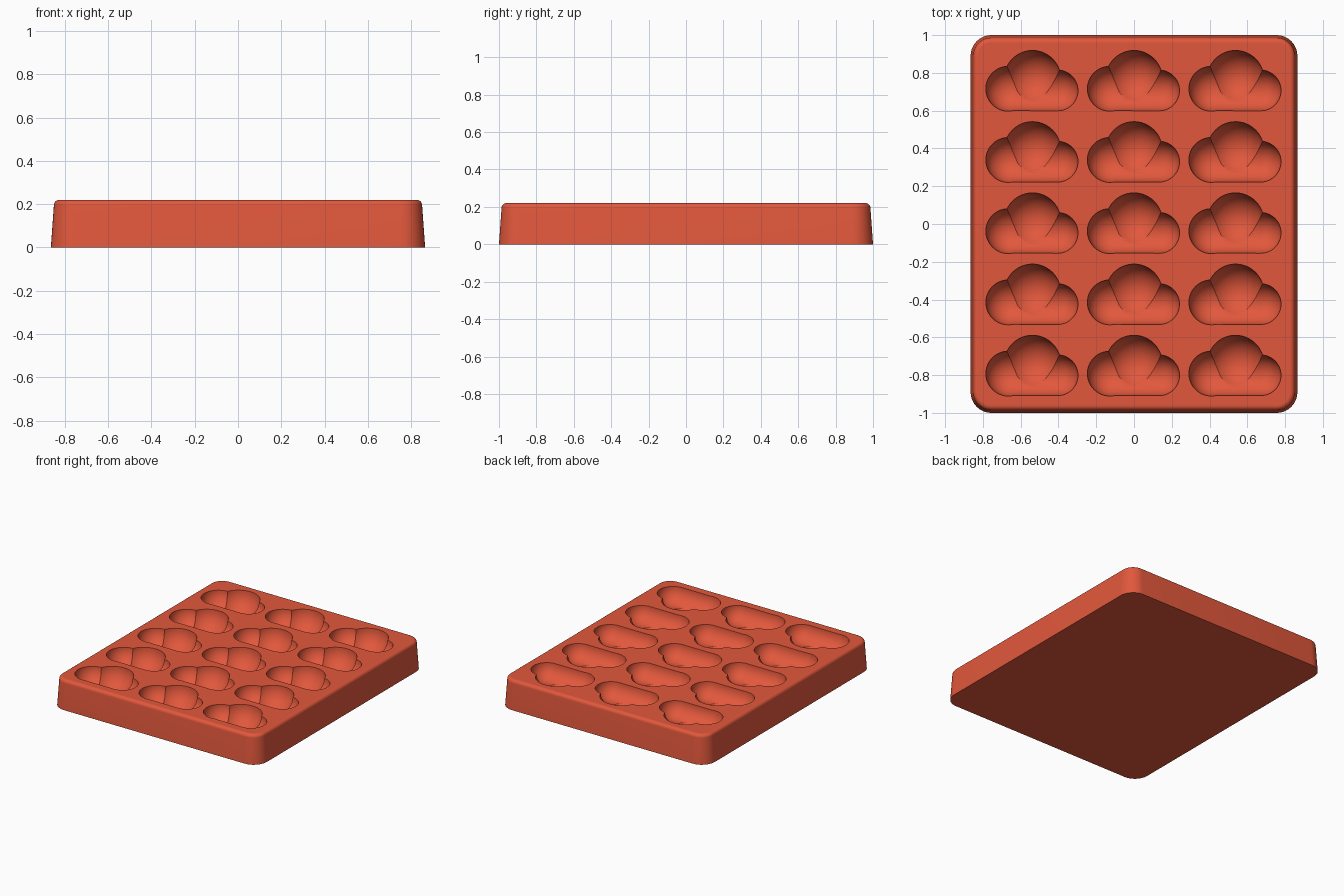
import bpy, bmesh, math
from mathutils import Matrix, Vector

if "Cube" in bpy.data.objects:
    bpy.data.objects.remove(bpy.data.objects["Cube"], do_unlink=True)

HALF_X, HALF_Y, HEIGHT, CORNER = 0.865, 1.0, 0.22, 0.11
COLUMN_STEP, ROW_STEP = 0.5375, 0.377

# One silicone colour
silicone = bpy.data.materials.new("coral_red_silicone")
silicone.use_nodes = True
colour = (0.76, 0.097, 0.045, 1)
silicone.diffuse_color = colour
shader = silicone.node_tree.nodes["Principled BSDF"]
shader.inputs["Base Color"].default_value = colour
shader.inputs["Roughness"].default_value = 0.6


def make_object(name, bm):
    bmesh.ops.recalc_face_normals(bm, faces=bm.faces)
    mesh = bpy.data.meshes.new(name)
    bm.to_mesh(mesh)
    bm.free()
    obj = bpy.data.objects.new(name, mesh)
    bpy.context.collection.objects.link(obj)
    mesh.materials.append(silicone)
    return obj


def rounded_loop(bm, inset, z, steps=10):
    """Ring of vertices around a rounded rectangle."""
    radius = CORNER - inset
    ring = []
    for quarter, (sx, sy) in enumerate([(1, 1), (-1, 1), (-1, -1), (1, -1)]):
        for i in range(steps + 1):
            a = (quarter + i / steps) * math.pi / 2
            ring.append(bm.verts.new((sx * (HALF_X - CORNER) + radius * math.cos(a),
                                      sy * (HALF_Y - CORNER) + radius * math.sin(a), z)))
    return ring


# Tray body: tapered walls with a rounded top edge
bm = bmesh.new()
profile = [(0, 0)]
fillet = 0.025
for i in range(7):
    a = i / 6 * math.pi / 2
    profile.append((0.014 + fillet * (1 - math.cos(a)), HEIGHT - fillet + fillet * math.sin(a)))
rings = [rounded_loop(bm, inset, z) for inset, z in profile]
for low, high in zip(rings, rings[1:]):
    for i in range(len(low)):
        j = (i + 1) % len(low)
        bm.faces.new((low[i], low[j], high[j], high[i]))
bm.faces.new(rings[0])
bm.faces.new(rings[-1])
tray = make_object("mould_tray", bm)


# Cloud cavities: each lobe is cut in all fifteen places at once
def carve(name, x, y, radius, stretch=0):
    bm = bmesh.new()
    for column in (-1, 0, 1):
        for row in range(-2, 3):
            new = bmesh.ops.create_uvsphere(bm, u_segments=48, v_segments=24, radius=radius)["verts"]
            bmesh.ops.rotate(bm, verts=new, matrix=Matrix.Rotation(math.pi / 2, 3, "Y"))
            for v in new:
                if v.co.x < -0.001:
                    v.co.x -= stretch
            bmesh.ops.translate(bm, verts=new, vec=Vector(
                (x + column * COLUMN_STEP, y + row * ROW_STEP, HEIGHT + 0.001)))
    cutter = make_object(name, bm)
    cutter.hide_render = True
    cut = tray.modifiers.new(name, "BOOLEAN")
    cut.operation, cut.solver, cut.object = "DIFFERENCE", "EXACT", cutter
    bpy.ops.object.select_all(action="DESELECT")
    bpy.context.view_layer.objects.active = tray
    tray.select_set(True)
    bpy.ops.object.modifier_apply(modifier=cut.name)
    bpy.data.objects.remove(cutter, do_unlink=True)


carve("base_and_right_lobe", 0.133, -0.047, 0.108, stretch=0.262)
carve("left_lobe", -0.128, -0.038, 0.119)
carve("top_lobe", 0, 0.015, 0.15)

# Smooth curves, flat top and underside
bpy.ops.object.shade_smooth_by_angle(angle=math.radians(30))
for face in tray.data.polygons:
    face.material_index = 0
    if abs(face.normal.z) > 0.9999:
        face.use_smooth = False
